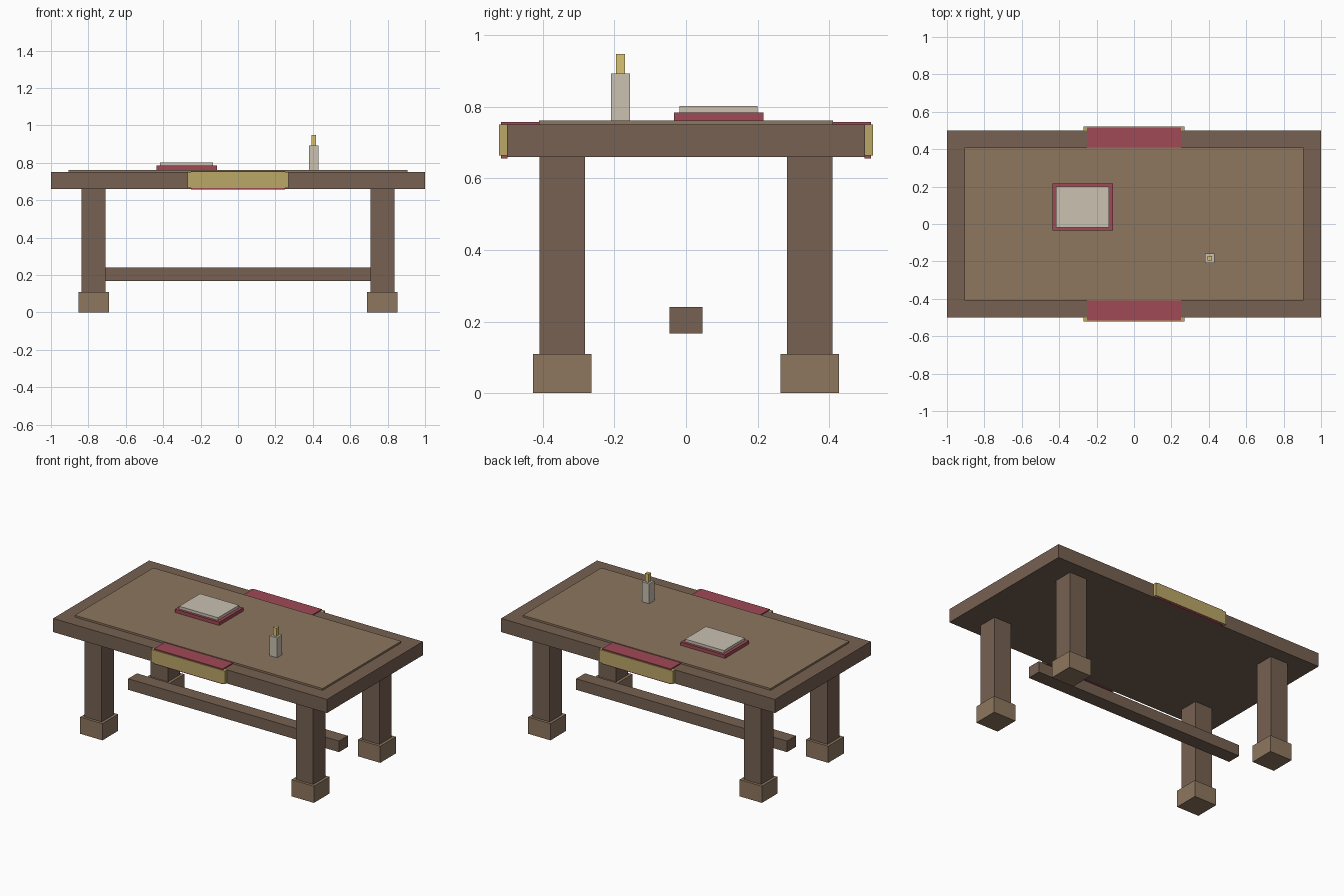
import bpy

if "Cube" in bpy.data.objects:
    bpy.data.objects.remove(bpy.data.objects["Cube"])


def material(name, rgb):
    # displayed 0-255 colour converted to linear
    m = bpy.data.materials.new(name)
    m.diffuse_color = [(c / 255) ** 2.2 for c in rgb] + [1]
    m.use_nodes = True
    m.node_tree.nodes["Principled BSDF"].inputs["Base Color"].default_value = m.diffuse_color
    return m


DARK = material("dark_wood", (117, 97, 82))
LIGHT = material("light_wood", (140, 118, 95))
RED = material("red", (158, 75, 86))
GOLD = material("gold", (186, 166, 103))
IVORY = material("ivory", (200, 192, 176))
FLAME = material("flame", (218, 194, 115))


def box(name, x, y, z, mat):
    """Box from (min, max) ranges on each axis."""
    bpy.ops.mesh.primitive_cube_add(size=1, location=[sum(r) / 2 for r in (x, y, z)])
    ob = bpy.context.object
    ob.name = name
    ob.scale = [r[1] - r[0] for r in (x, y, z)]
    bpy.ops.object.transform_apply(location=False, rotation=False, scale=True)
    ob.data.materials.append(mat)
    return ob


def around(c, width):
    return (c - width / 2, c + width / 2)


# Table top with raised panel
box("table_top", (-1, 1), (-0.5, 0.5), (0.66, 0.75), DARK)
box("top_panel", (-0.905, 0.905), (-0.41, 0.41), (0.745, 0.762), LIGHT)

# Four legs with block feet
for sx, side in ((-1, "left"), (1, "right")):
    for sy, end in ((-1, "front"), (1, "back")):
        x, y = sx * 0.772, sy * 0.346
        box(f"{end}_{side}_leg", around(x, 0.127), around(y, 0.127), (0.10, 0.665), DARK)
        box(f"{end}_{side}_foot", around(x, 0.163), around(y, 0.163), (0, 0.11), LIGHT)

# Lengthwise stretcher
box("stretcher", (-0.77, 0.77), (-0.046, 0.046), (0.167, 0.24), DARK)

# Cloth runner, hanging ends and gold trim
box("runner", (-0.25, 0.25), (-0.517, 0.517), (0.745, 0.757), RED)
for s, end in ((-1, "front"), (1, "back")):
    box(f"{end}_runner_drop", (-0.25, 0.25), around(s * 0.508, 0.018), (0.656, 0.755), RED)
    box(f"{end}_gold_trim", (-0.27, 0.27), around(s * 0.51, 0.024), (0.664, 0.75), GOLD)

# Book
box("book_cover", (-0.437, -0.113), (-0.034, 0.217), (0.76, 0.784), RED)
box("book_pages", (-0.417, -0.133), (-0.018, 0.2), (0.78, 0.802), IVORY)

# Candle
box("candle", around(0.405, 0.053), around(-0.183, 0.053), (0.76, 0.893), IVORY)
box("candle_flame", around(0.405, 0.026), around(-0.183, 0.026), (0.89, 0.948), FLAME)
